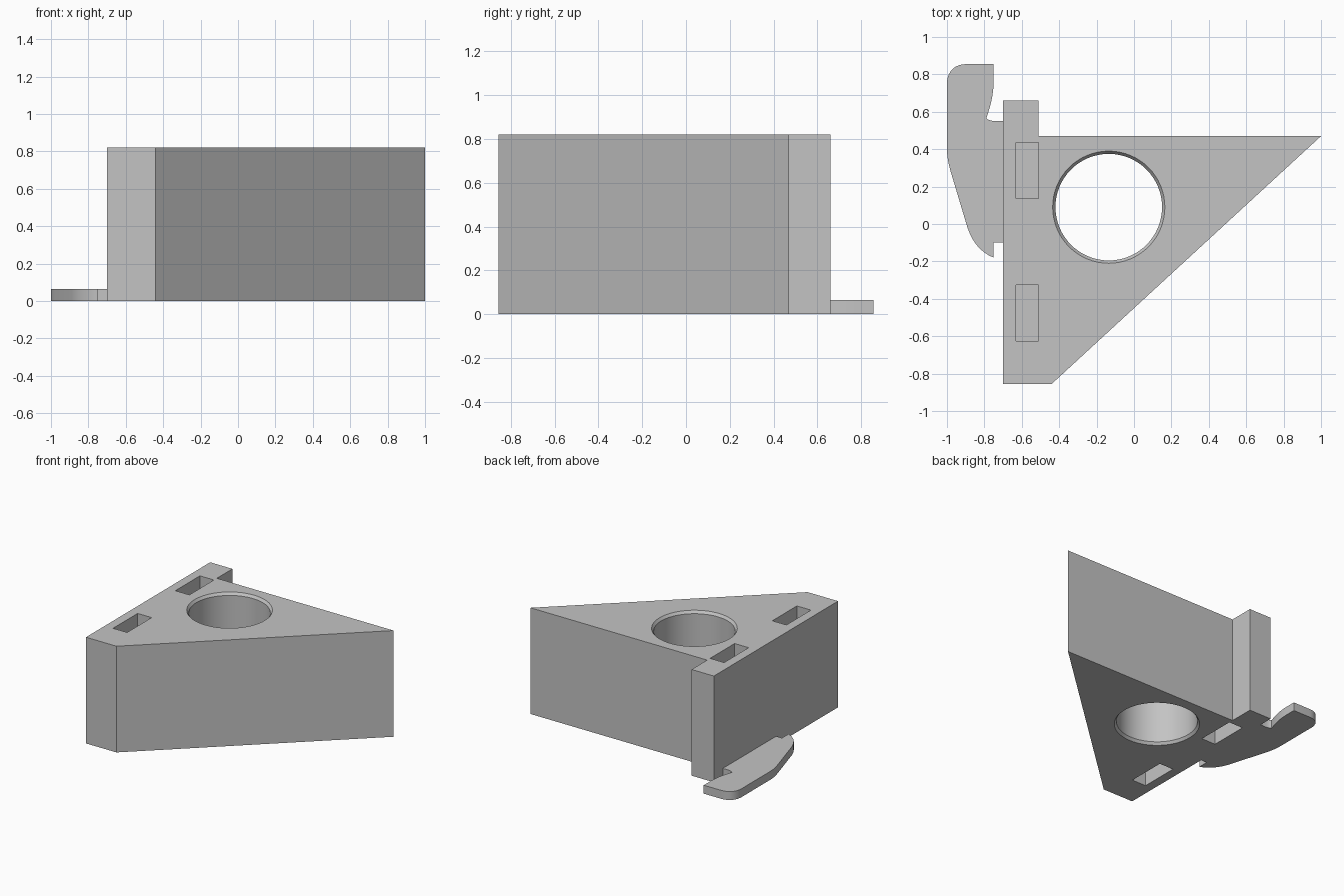
import bpy
import bmesh
import math
from mathutils import Vector

if "Cube" in bpy.data.objects:
    bpy.data.objects.remove(bpy.data.objects["Cube"], do_unlink=True)

HEIGHT = 0.82
HOOK_HEIGHT = 0.065
POCKET_DEPTH = 0.22

grey = bpy.data.materials.new("plain grey")
grey.use_nodes = True
grey.diffuse_color = (0.55, 0.55, 0.55, 1)
grey.node_tree.nodes["Principled BSDF"].inputs["Base Color"].default_value = grey.diffuse_color


def make_object(name, bm):
    bmesh.ops.recalc_face_normals(bm, faces=bm.faces)
    mesh = bpy.data.meshes.new(name)
    bm.to_mesh(mesh)
    bm.free()
    mesh.materials.append(grey)
    obj = bpy.data.objects.new(name, mesh)
    bpy.context.collection.objects.link(obj)
    return obj


def prism(name, outline, height):
    bm = bmesh.new()
    face = bm.faces.new([bm.verts.new((x, y, 0)) for x, y in outline])
    grown = bmesh.ops.extrude_face_region(bm, geom=[face])["geom"]
    top = [v for v in grown if isinstance(v, bmesh.types.BMVert)]
    bmesh.ops.translate(bm, verts=top, vec=(0, 0, height))
    return make_object(name, bm)


def box(name, centre, size):
    bm = bmesh.new()
    bmesh.ops.create_cube(bm, size=1)
    bmesh.ops.scale(bm, verts=bm.verts, vec=size)
    bmesh.ops.translate(bm, verts=bm.verts, vec=centre)
    return make_object(name, bm)


def turned(name, centre, profile, sides=64):
    # Capped solid of revolution from (radius, height) pairs
    bm = bmesh.new()
    rings = []
    for r, z in profile:
        angles = [2 * math.pi * i / sides for i in range(sides)]
        rings.append([bm.verts.new((centre[0] + r * math.cos(a),
                                    centre[1] + r * math.sin(a), z)) for a in angles])
    for low, high in zip(rings, rings[1:]):
        for i in range(sides):
            j = (i + 1) % sides
            bm.faces.new((low[i], low[j], high[j], high[i]))
    bm.faces.new(rings[0])
    bm.faces.new(rings[-1])
    return make_object(name, bm)


def bend(a, control, b, steps=8):
    # Quadratic curve between two outline points
    a, control, b = Vector(a), Vector(control), Vector(b)
    ts = [i / steps for i in range(steps + 1)]
    return [tuple(a * (1 - t) ** 2 + control * 2 * t * (1 - t) + b * t * t) for t in ts]


# Wedge body with its rear tab
body = prism("wedge_body", [(-0.70, -0.855), (-0.44, -0.855), (1, 0.47),
                            (-0.51, 0.47), (-0.51, 0.66), (-0.70, 0.66)], HEIGHT)

# Bore with a small chamfer at both ends
cutters = [turned("bore_cutter", (-0.135, 0.09),
                  [(0.315, -0.02), (0.30, 0), (0.285, 0.02), (0.285, HEIGHT - 0.02),
                   (0.30, HEIGHT), (0.315, HEIGHT + 0.02)])]

# Blind rectangular pockets in the top and underside
for y in (-0.475, 0.285):
    for z in (0, HEIGHT):
        cutters.append(box("pocket_cutter", (-0.57, y, z), (0.12, 0.30, 2 * POCKET_DEPTH)))

for cutter in cutters:
    cutter.hide_render = True
    cut = body.modifiers.new("cut", 'BOOLEAN')
    cut.operation = 'DIFFERENCE'
    cut.solver = 'EXACT'
    cut.object = cutter

bpy.context.view_layer.update()
graph = bpy.context.evaluated_depsgraph_get()
cut_mesh = bpy.data.meshes.new_from_object(body.evaluated_get(graph))
body.modifiers.clear()
body.data = cut_mesh
cut_mesh.materials.clear()
cut_mesh.materials.append(grey)
for poly in cut_mesh.polygons:
    poly.material_index = 0
for cutter in cutters:
    bpy.data.objects.remove(cutter, do_unlink=True)

# Flat side hook
outline = [(-0.70, -0.10), (-0.70, 0.55)]
outline += bend((-0.75, 0.55), (-0.78, 0.555), (-0.79, 0.565), 3)
outline += bend((-0.785, 0.58), (-0.75, 0.68), (-0.75, 0.77))
outline += [(-0.75, 0.855)]
outline += bend((-0.90, 0.855), (-0.99, 0.85), (-1, 0.76))
outline += bend((-1, 0.40), (-1, 0.35), (-0.98, 0.28))
outline += bend((-0.89, -0.02), (-0.85, -0.14), (-0.75, -0.18))
outline += [(-0.75, -0.10)]
hook = prism("side_hook", outline, HOOK_HEIGHT)

# Smooth curved walls, keep corners crisp
bpy.ops.object.select_all(action='DESELECT')
for obj in (body, hook):
    obj.select_set(True)
bpy.context.view_layer.objects.active = body
bpy.ops.object.shade_smooth_by_angle(angle=math.radians(25))
